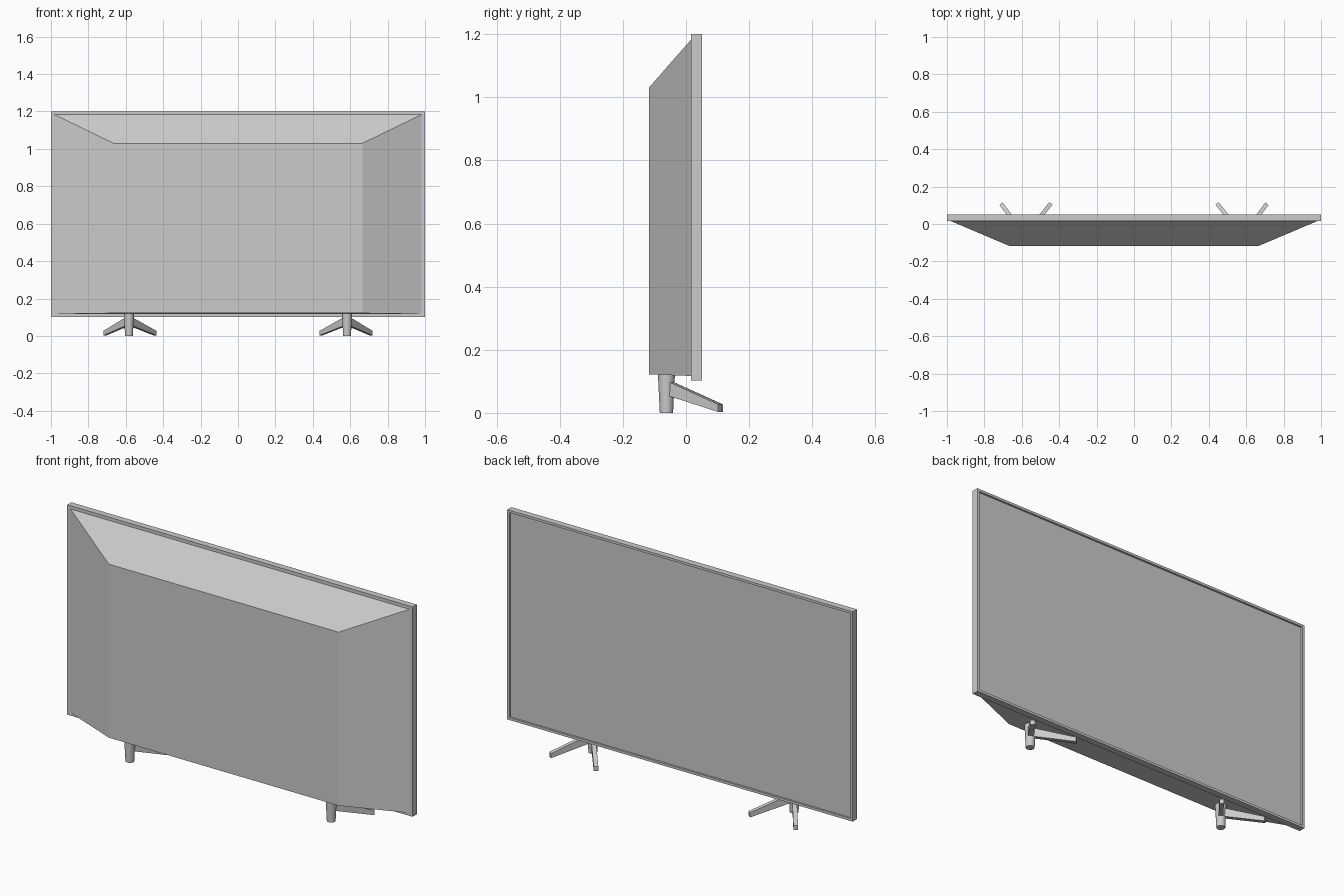
import bpy, bmesh
from mathutils import Vector

if "Cube" in bpy.data.objects:
    bpy.data.objects.remove(bpy.data.objects["Cube"])


def make(name, bm):
    bmesh.ops.recalc_face_normals(bm, faces=bm.faces)
    me = bpy.data.meshes.new(name)
    bm.to_mesh(me)
    bm.free()
    ob = bpy.data.objects.new(name, me)
    bpy.context.collection.objects.link(ob)
    return ob


def loft(bm, a, b):
    """Closed solid between two matching loops of points."""
    va = [bm.verts.new(p) for p in a]
    vb = [bm.verts.new(p) for p in b]
    n = len(va)
    bm.faces.new(va)
    bm.faces.new(vb[::-1])
    for i in range(n):
        j = (i + 1) % n
        bm.faces.new((va[i], vb[i], vb[j], va[j]))


def rect(hx, y, z0, z1):
    return [(-hx, y, z0), (hx, y, z0), (hx, y, z1), (-hx, y, z1)]


# Thin display panel with a recessed screen on the +y side
bm = bmesh.new()
loft(bm, rect(1.0, 0.016, 0.102, 1.2), rect(1.0, 0.05, 0.102, 1.2))
bmesh.ops.recalc_face_normals(bm, faces=bm.faces)
screen = max(bm.faces, key=lambda f: f.calc_center_median().y)
bmesh.ops.inset_region(bm, faces=[screen], thickness=0.018)
ring = bmesh.ops.extrude_face_region(bm, geom=[screen])
bmesh.ops.translate(bm, vec=(0, -0.01, 0),
                    verts=[v for v in ring["geom"] if isinstance(v, bmesh.types.BMVert)])
if screen.is_valid:
    bm.faces.remove(screen)
make("display_panel", bm)

# Tapered housing on the -y side
bm = bmesh.new()
loft(bm, rect(0.665, -0.118, 0.122, 1.03), rect(0.983, 0.017, 0.117, 1.184))
make("rear_housing", bm)

# Two stands: tapered post plus two splayed legs each
POST_Y = -0.062
for side, s in (("left", -1), ("right", 1)):
    post_x = s * 0.583
    bpy.ops.mesh.primitive_cone_add(vertices=32, radius1=0.021, radius2=0.027,
                                    depth=0.123, location=(post_x, POST_Y, 0.0615))
    post = bpy.context.object
    post.name = side + "_stand_post"
    bpy.ops.object.shade_smooth_by_angle()

    for kind, tip_x, tip_y in (("outer", 0.711, 0.108), ("inner", 0.444, 0.110)):
        root = Vector((post_x, POST_Y, 0))
        tip = Vector((s * tip_x, tip_y, 0))
        d = (tip - root).normalized()
        w = Vector((-d.y, d.x, 0)) * 0.011

        def section(p, z0, z1):
            lo, hi = Vector((0, 0, z0)), Vector((0, 0, z1))
            return [p - w + lo, p + w + lo, p + w + hi, p - w + hi]

        bm = bmesh.new()
        loft(bm, section(root, 0.058, 0.105), section(tip, 0.003, 0.027))
        make(f"{side}_{kind}_leg", bm)
